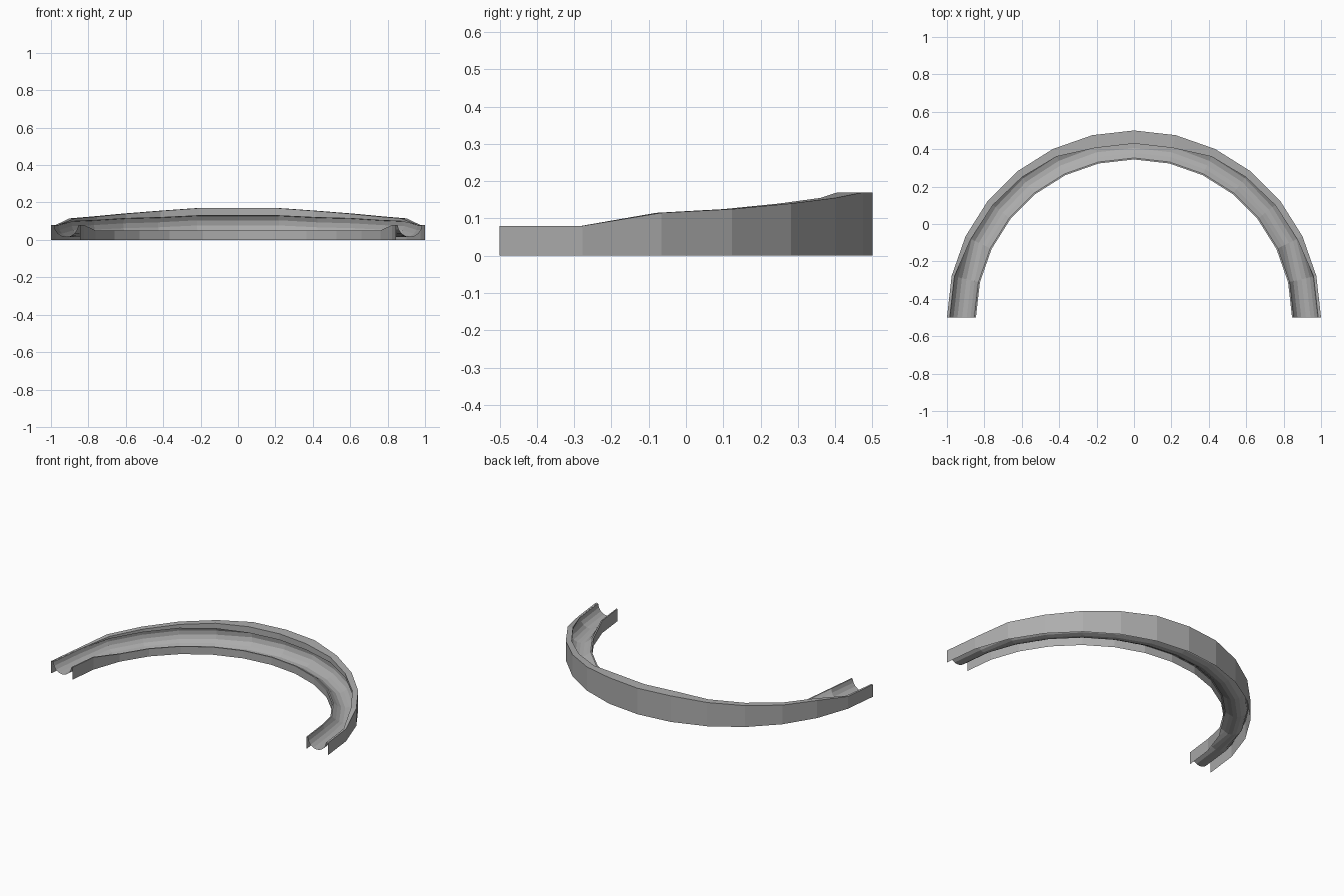
import bpy, bmesh
from math import sin, cos, pi, asin

if "Cube" in bpy.data.objects:
    bpy.data.objects.remove(bpy.data.objects["Cube"])

SEG = 14          # flat segments over the half turn
CR, CZ, R = 0.92, 0.08, 0.065   # gutter circle in the cross-section
ARC = 9           # points over the gutter

# values from the track end (0) to the middle of the bend (7)
OUTER_TOP = [.08, .08, .115, .125, .14, .155, .17, .17]
INNER_TOP = [.08, .08, .05, .05, .05, .05, .05, .05]
LIP_Z = [.08, .08, .10, .105, .115, .12, .13, .13]
LIP_R = [.99, .985, .968, .965, .96, .955, .93, .93]


def section(k):
    """Open banked cross-section as (radius, height) pairs."""
    zt, zi, zl = OUTER_TOP[k], INNER_TOP[k], LIP_Z[k]
    # outer wall, flat top and the upright front of the overhanging lip
    pts = [(1, 0), (1, zt), (LIP_R[k], zt), (LIP_R[k], zl + .001 * (k < 2) * -1)]
    # gutter
    a0 = asin((zl - .002 - CZ) / R)
    a1 = -pi + asin((CZ - zi) / R)
    for i in range(ARC):
        a = a0 + (a1 - a0) * i / (ARC - 1)
        pts.append((CR + R * cos(a), CZ + R * sin(a)))
    pts[-1] = (.853, zi)
    # inner wall
    return pts + [(.845, zi), (.845, 0)]


# banked track: sections swept round the half circle
bm = bmesh.new()
rings = []
for s in range(SEG + 1):
    a = pi * s / SEG
    rings.append([bm.verts.new((r * cos(a), r * sin(a) - .5, z))
                  for r, z in section(min(s, SEG - s))])
for p, q in zip(rings, rings[1:]):
    for i in range(len(p) - 1):
        bm.faces.new((p[i], q[i], q[i + 1], p[i + 1]))
bmesh.ops.recalc_face_normals(bm, faces=bm.faces)
if sum(f.normal.z * f.calc_area() for f in bm.faces) < 0:
    bmesh.ops.reverse_faces(bm, faces=bm.faces)
me = bpy.data.meshes.new("banked_track")
bm.to_mesh(me)
bm.free()
track = bpy.data.objects.new("banked_track", me)
bpy.context.collection.objects.link(track)

# dark grey plastic
mat = bpy.data.materials.new("dark_grey")
mat.diffuse_color = (.42, .42, .42, 1)
mat.use_nodes = True
mat.node_tree.nodes["Principled BSDF"].inputs["Base Color"].default_value = mat.diffuse_color
me.materials.append(mat)
